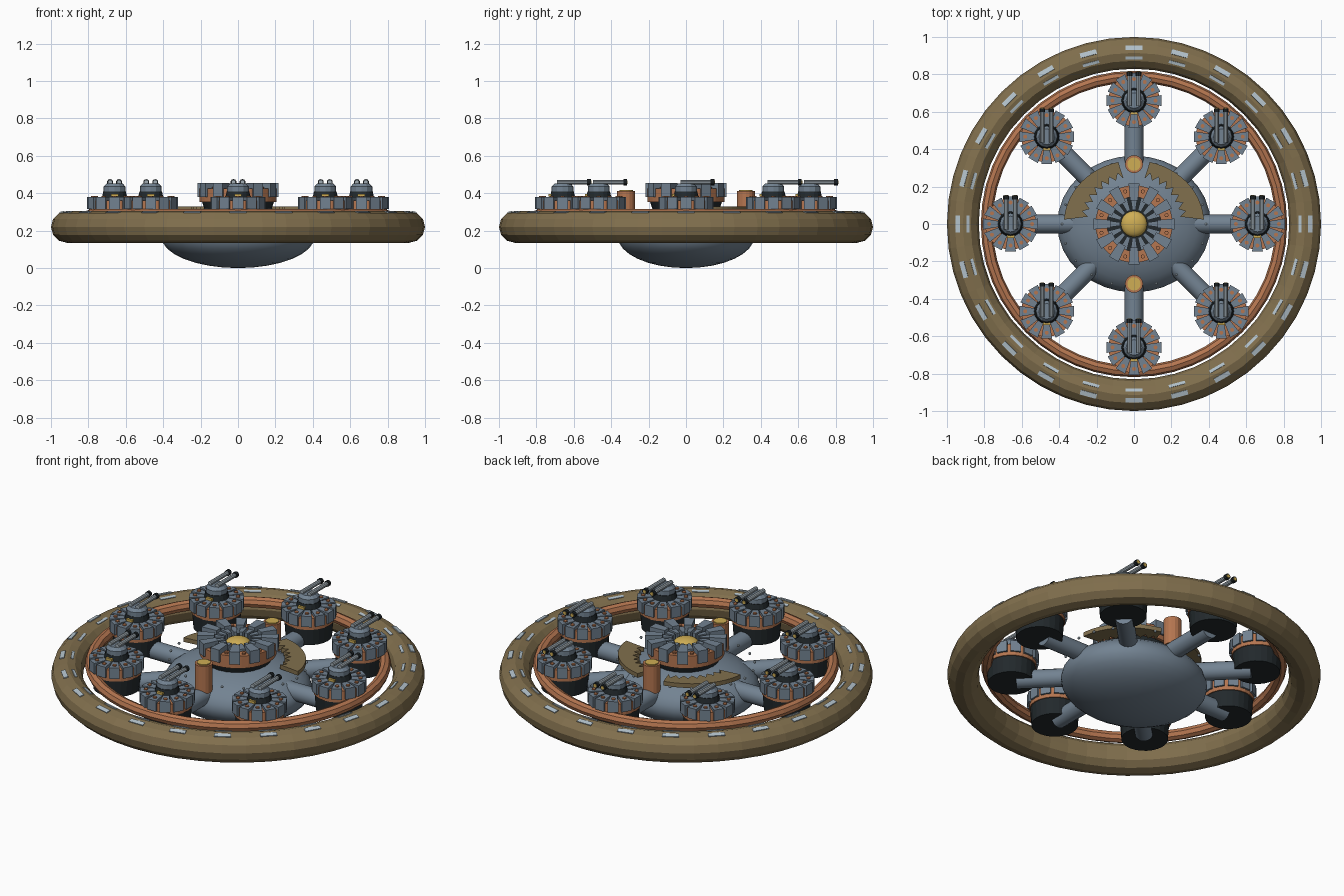
import bpy, bmesh
from math import sin, cos, pi, radians
from mathutils import Matrix, Vector

cube = bpy.data.objects.get("Cube")
if cube:
    bpy.data.objects.remove(cube)


def material(name, r, g, b):
    m = bpy.data.materials.new(name)
    m.use_nodes = True
    m.diffuse_color = (r, g, b, 1)
    m.node_tree.nodes["Principled BSDF"].inputs["Base Color"].default_value = (r, g, b, 1)
    return m


OLIVE = material("olive", 0.22, 0.16, 0.075)
STEEL = material("blue_steel", 0.17, 0.225, 0.285)
COPPER = material("copper", 0.46, 0.18, 0.08)
DARK = material("dark_metal", 0.016, 0.022, 0.025)
GOLD = material("gold", 0.62, 0.42, 0.09)
SILVER = material("silver", 0.36, 0.42, 0.46)
PALE = material("pale_plate", 0.45, 0.54, 0.60)


def cyl(bm, r, z0, z1, x=0, y=0, top=None, sides=24):
    bmesh.ops.create_cone(bm, cap_ends=True, segments=sides, radius1=r,
                          radius2=r if top is None else top, depth=z1 - z0,
                          matrix=Matrix.Translation((x, y, (z0 + z1) / 2)))


def rod(bm, r, start, end, sides=10):
    a, b = Vector(start), Vector(end)
    turn = (b - a).to_track_quat('Z', 'Y').to_matrix().to_4x4()
    bmesh.ops.create_cone(bm, cap_ends=True, segments=sides, radius1=r, radius2=r,
                          depth=(b - a).length, matrix=Matrix.Translation((a + b) / 2) @ turn)


def ball(bm, rx, ry, rz, loc, u=32, v=16):
    bmesh.ops.create_uvsphere(bm, u_segments=u, v_segments=v, radius=1,
                              matrix=Matrix.Translation(loc) @ Matrix.Diagonal((rx, ry, rz, 1)))


def box(bm, size, matrix):
    bmesh.ops.create_cube(bm, size=1, matrix=matrix @ Matrix.Diagonal((*size, 1)))


def prism(bm, outline, z0, z1):
    face = bm.faces.new([bm.verts.new((x, y, z0)) for x, y in outline])
    out = bmesh.ops.extrude_face_region(bm, geom=[face])["geom"]
    for v in out:
        if isinstance(v, bmesh.types.BMVert):
            v.co.z = z1


def teeth(bm, count, r0, r1, w0, w1, z0, z1):
    """Ring of trapezoid blocks, w0 wide inside and w1 wide outside."""
    for i in range(count):
        turn = Matrix.Rotation(2 * pi * i / count, 2)
        corners = [(r0, -w0 / 2), (r1, -w1 / 2), (r1, w1 / 2), (r0, w0 / 2)]
        prism(bm, [turn @ Vector(c) for c in corners], z0, z1)


def torus(bm, major, minor, z, n, k):
    rings = [[bm.verts.new(((major + minor * cos(2 * pi * j / k)) * cos(2 * pi * i / n),
                            (major + minor * cos(2 * pi * j / k)) * sin(2 * pi * i / n),
                            z + minor * sin(2 * pi * j / k))) for j in range(k)] for i in range(n)]
    for i in range(n):
        a, b = rings[i], rings[(i + 1) % n]
        for j in range(k):
            bm.faces.new((a[j], b[j], b[(j + 1) % k], a[(j + 1) % k]))


def part(name, mat, build, smooth=False, spots=((0, 0),)):
    """Build one mesh and place a linked object at every spot."""
    bm = bmesh.new()
    build(bm)
    bmesh.ops.recalc_face_normals(bm, faces=bm.faces[:])
    mesh = bpy.data.meshes.new(name)
    bm.to_mesh(mesh)
    bm.free()
    mesh.materials.append(mat)
    for x, y in spots:
        ob = bpy.data.objects.new(name, mesh)
        ob.location = (x, y, 0)
        bpy.context.collection.objects.link(ob)
    if smooth:
        bpy.ops.object.select_all(action='DESELECT')
        ob.select_set(True)
        bpy.context.view_layer.objects.active = ob
        bpy.ops.object.shade_smooth_by_angle(angle=radians(35))


# Outer ring, inner rail and the two rows of deck plates
part("outer_ring", OLIVE, lambda bm: torus(bm, 0.915, 0.085, 0.22, 48, 12))
part("inner_rail", COPPER, lambda bm: torus(bm, 0.788, 0.031, 0.284, 48, 8))


def deck_plates(bm):
    for i in range(24):
        spin = Matrix.Rotation(2 * pi * i / 24, 4, 'Z')
        for r, tilt, width in ((0.942, 15, 0.026), (0.888, -15, 0.016)):
            box(bm, (width, 0.09, 0.008), spin @ Matrix.Translation((r, 0, 0.2985))
                @ Matrix.Rotation(radians(tilt), 4, 'Y'))


part("deck_plates", PALE, deck_plates)

# Hub, spokes and rivets
part("hub", STEEL, lambda bm: ball(bm, 0.41, 0.365, 0.168, (0, 0, 0.168)), smooth=True)


def spokes(bm):
    for i in range(8):
        c, s = cos(i * pi / 4), sin(i * pi / 4)
        rod(bm, 0.05, (0.25 * c, 0.25 * s, 0.22), (0.63 * c, 0.63 * s, 0.22), 16)


part("spokes", STEEL, spokes, smooth=True)


def hub_rivets(bm):
    for i in range(20):
        t = 2 * pi * i / 20
        ball(bm, 0.008, 0.008, 0.008, (0.385 * cos(t), 0.335 * sin(t), 0.302), 8, 5)


part("hub_rivets", PALE, hub_rivets)


# Curved armour plates with a stepped inner edge
def armour(bm):
    for side in (1, -1):
        outline = []
        for i in range(13):
            t = radians(4 + 73 * i / 12)
            outline.append((side * 0.375 * cos(t), 0.34 * sin(t)))
        for i in range(15):
            t = radians(77 - 68 * i / 14)
            r = 0.25 if i % 2 == 0 else 0.285
            outline.append((side * r * cos(t), r * sin(t)))
        prism(bm, outline, 0.305, 0.33)


part("armour_plates", OLIVE, armour)

# Two stacks with gold caps
stack_spots = ((0, 0.32), (0, -0.32))
part("stack", COPPER, lambda bm: cyl(bm, 0.048, 0.25, 0.412, sides=16), spots=stack_spots)
part("stack_cap", GOLD, lambda bm: cyl(bm, 0.036, 0.41, 0.418, sides=16), spots=stack_spots)


# Central citadel
def citadel_blocks(bm):
    teeth(bm, 12, 0.125, 0.217, 0.042, 0.058, 0.38, 0.455)
    teeth(bm, 16, 0.075, 0.145, 0.018, 0.038, 0.36, 0.437)


def citadel_rivets(bm):
    for i in range(12):
        t = 2 * pi * (i + 0.5) / 12
        cyl(bm, 0.011, 0.42, 0.434, 0.18 * cos(t), 0.18 * sin(t), sides=8)


def citadel_band(bm):
    n, rings = 36, []
    for r, z in ((0.207, 0.352), (0.207, 0.425), (0.145, 0.425), (0.145, 0.352)):
        rings.append([bm.verts.new((r * cos(2 * pi * i / n), r * sin(2 * pi * i / n), z)) for i in range(n)])
    for k in range(4):
        a, b = rings[k], rings[(k + 1) % 4]
        for i in range(n):
            j = (i + 1) % n
            bm.faces.new((a[i], a[j], b[j], b[i]))


part("citadel_foot", DARK, lambda bm: cyl(bm, 0.17, 0.29, 0.36, top=0.195))
part("citadel_band", COPPER, citadel_band)
part("citadel_floor", DARK, lambda bm: cyl(bm, 0.146, 0.35, 0.405))
part("citadel_blocks", STEEL, citadel_blocks)
part("citadel_rivets", COPPER, citadel_rivets)
part("citadel_dome", GOLD, lambda bm: ball(bm, 0.07, 0.07, 0.035, (0, 0, 0.405), 20, 10), smooth=True)

# Eight gun turrets, all aimed backwards
SPOTS = [(0.66 * cos(i * pi / 4), 0.66 * sin(i * pi / 4)) for i in range(8)]


def turret_rivets(bm):
    for i in range(12):
        t = 2 * pi * i / 12
        cyl(bm, 0.011, 0.375, 0.386, 0.115 * cos(t), 0.115 * sin(t), sides=8)


def barrels(bm, r, y0, y1):
    for x in (-0.024, 0.024):
        rod(bm, r, (x, y0, 0.459), (x, y1, 0.459))


def turret_cap(bm):
    cyl(bm, 0.058, 0.41, 0.436, sides=12)
    cyl(bm, 0.058, 0.436, 0.453, top=0.042, sides=12)


part("turret_base", DARK, lambda bm: cyl(bm, 0.125, 0.2, 0.3, top=0.132), spots=SPOTS)
part("turret_band", COPPER, lambda bm: cyl(bm, 0.137, 0.295, 0.362), spots=SPOTS)
part("turret_blocks", STEEL, lambda bm: teeth(bm, 12, 0.06, 0.146, 0.03, 0.058, 0.316, 0.38), spots=SPOTS)
part("turret_rivets", COPPER, turret_rivets, spots=SPOTS)
part("turret_collar", DARK, lambda bm: cyl(bm, 0.072, 0.36, 0.41, top=0.06, sides=16), spots=SPOTS)
part("turret_light", GOLD, lambda bm: box(bm, (0.04, 0.016, 0.014), Matrix.Translation((0, -0.066, 0.39))), spots=SPOTS)
part("turret_cap", STEEL, turret_cap, spots=SPOTS)
part("gun_barrels", SILVER, lambda bm: barrels(bm, 0.0125, -0.03, 0.14), spots=SPOTS)
part("gun_muzzles", DARK, lambda bm: barrels(bm, 0.0165, 0.132, 0.152), spots=SPOTS)
part("gun_bores", GOLD, lambda bm: barrels(bm, 0.01, 0.15, 0.155), spots=SPOTS)
